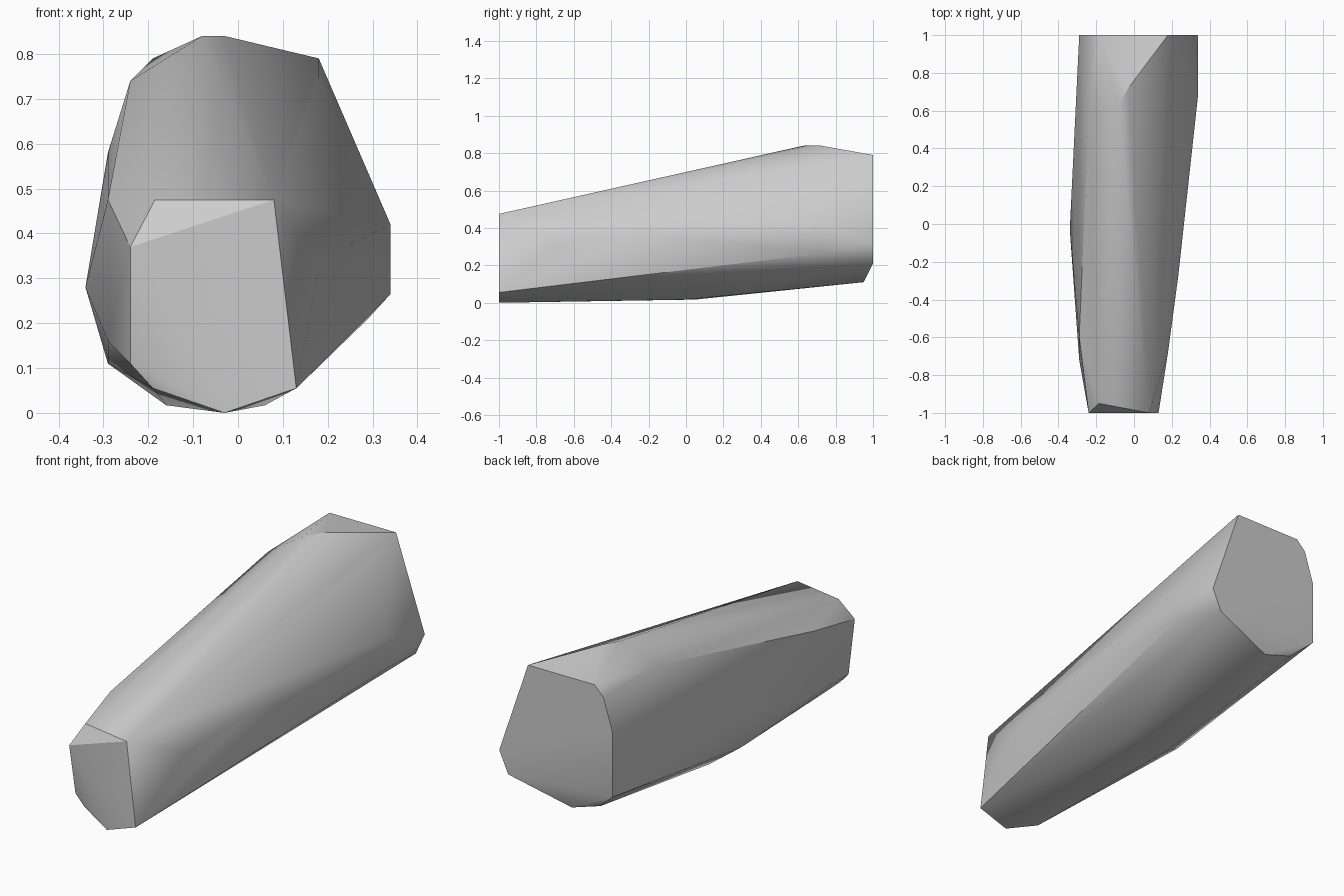
import bpy
import bmesh
import math

cube = bpy.data.objects.get("Cube")
if cube:
    bpy.data.objects.remove(cube, do_unlink=True)


def make_material(name, colour):
    material = bpy.data.materials.new(name)
    material.use_nodes = True
    material.diffuse_color = colour
    material.node_tree.nodes["Principled BSDF"].inputs["Base Color"].default_value = colour
    return material


def make_hull(name, corner_groups, material, sharp_angle):
    """Wrap a convex skin around the corners of all groups."""
    bm = bmesh.new()
    for corners in corner_groups.values():
        for corner in corners:
            bm.verts.new(corner)
    bmesh.ops.convex_hull(bm, input=bm.verts[:])
    # remove corners that ended up inside the skin
    loose = [v for v in bm.verts if not v.link_faces]
    bmesh.ops.delete(bm, geom=loose, context="VERTS")
    # merge the triangles of the flat end caps
    bmesh.ops.dissolve_limit(bm, angle_limit=math.radians(1),
                             verts=bm.verts[:], edges=bm.edges[:])
    bmesh.ops.recalc_face_normals(bm, faces=bm.faces[:])
    mesh = bpy.data.meshes.new(name)
    bm.to_mesh(mesh)
    bm.free()
    mesh.materials.append(material)
    obj = bpy.data.objects.new(name, mesh)
    bpy.context.collection.objects.link(obj)
    bpy.ops.object.select_all(action="DESELECT")
    obj.select_set(True)
    bpy.context.view_layer.objects.active = obj
    bpy.ops.object.shade_smooth_by_angle(angle=sharp_angle)
    return obj


# Corners of the tapering block, grouped by the part they shape
block_corners = {
    "front_cap": [(-.24, -1, .37), (.08, -1, .475), (.13, -1, .055), (-.03, -1, 0)],
    "front_bevel": [(-.185, -.95, .475), (-.24, -.95, .11), (-.19, -.95, .055)],
    "back_cap": [(.18, 1, .79), (-.19, 1, .79), (-.24, 1, .74), (-.29, 1, .58),
                 (-.29, 1, .25), (.29, 1, .21), (.34, 1, .32)],
    "back_bevel": [(-.03, .95, .11), (-.19, .95, .16)],
    "top_ridge": [(-.08, .63, .84), (-.03, .72, .84), (-.24, .58, .74), (.18, .78, .745)],
    "minus_x_side": [(-.34, -.03, .28), (-.29, -.6, .475), (-.29, -.72, .16),
                     (-.29, -.02, .11)],
    "plus_x_side": [(.34, .74, .265), (.34, .69, .42), (.235, -.27, .37),
                    (.18, -.68, .32)],
    "underside": [(-.16, .05, .017), (.06, 0, .017)],
}

grey = make_material("plain_grey", (.6, .6, .6, 1))
make_hull("faceted_block", block_corners, grey, math.radians(30))
